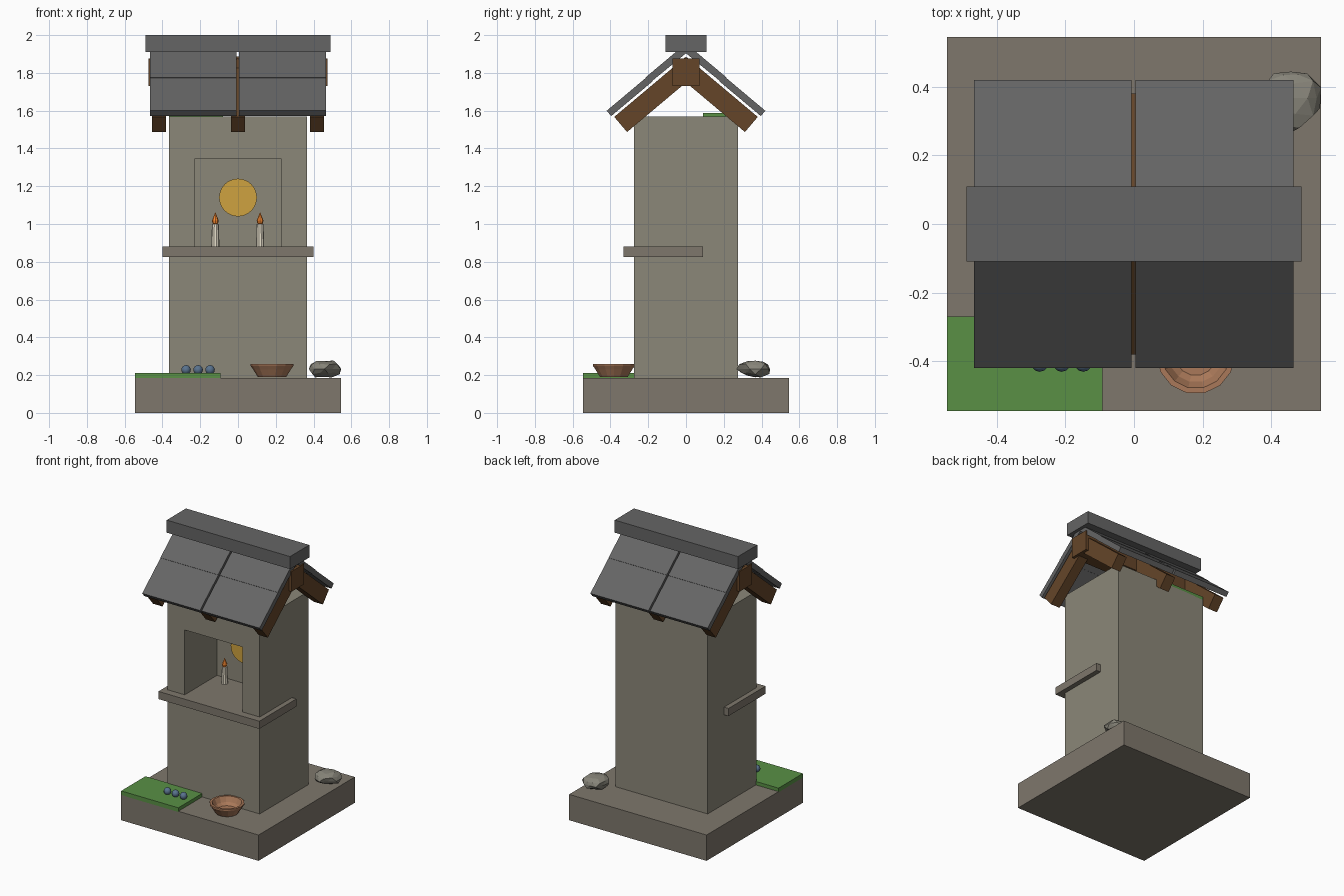
import bpy, bmesh, math, random
from mathutils import Vector

if "Cube" in bpy.data.objects:
    bpy.data.objects.remove(bpy.data.objects["Cube"])

random.seed(4)
PITCH = math.radians(40)
T = math.tan(PITCH)


def material(name, rgb):
    m = bpy.data.materials.new(name)
    m.diffuse_color = (*rgb, 1)
    m.use_nodes = True
    m.node_tree.nodes["Principled BSDF"].inputs["Base Color"].default_value = m.diffuse_color
    return m


STONE = material("base_stone", (0.21, 0.185, 0.15))
WALL = material("wall_stone", (0.26, 0.245, 0.19))
ROCK = material("rock_grey", (0.24, 0.23, 0.19))
SLATE = material("slate", (0.13, 0.13, 0.13))
WOOD = material("wood", (0.13, 0.06, 0.022))
MOSS = material("moss", (0.10, 0.28, 0.06))
CLAY = material("clay", (0.40, 0.19, 0.10))
BERRY = material("berry_blue", (0.10, 0.17, 0.27))
GOLD = material("gold", (0.62, 0.36, 0.05))
WAX = material("wax", (0.80, 0.74, 0.60))
FIRE = material("fire", (0.95, 0.25, 0.03))


def finish(name, bm, mat, smooth=False):
    bmesh.ops.recalc_face_normals(bm, faces=bm.faces)
    me = bpy.data.meshes.new(name)
    bm.to_mesh(me)
    bm.free()
    ob = bpy.data.objects.new(name, me)
    bpy.context.collection.objects.link(ob)
    if mat:
        me.materials.append(mat)
    if smooth:
        for p in me.polygons:
            p.use_smooth = True
    return ob


def box(name, x, y, z, mat):
    """Box from (min, max) ranges."""
    bm = bmesh.new()
    bmesh.ops.create_cube(bm, size=1)
    for v in bm.verts:
        v.co = [r[0] if c < 0 else r[1] for c, r in zip(v.co, (x, y, z))]
    return finish(name, bm, mat)


def prism(name, yz, x0, x1, mat):
    """Profile in the yz plane extruded along x."""
    bm = bmesh.new()
    f = bm.faces.new([bm.verts.new((x0, y, z)) for y, z in yz])
    ext = bmesh.ops.extrude_face_region(bm, geom=[f])["geom"]
    bmesh.ops.translate(bm, vec=(x1 - x0, 0, 0),
                        verts=[g for g in ext if isinstance(g, bmesh.types.BMVert)])
    return finish(name, bm, mat)


def lathe(name, rz, loc, segs, mat):
    """Radius/height profile spun about a vertical axis."""
    bm = bmesh.new()
    vs = [bm.verts.new((r, 0, z)) for r, z in rz]
    es = [bm.edges.new(p) for p in zip(vs, vs[1:])]
    bmesh.ops.spin(bm, geom=vs + es, axis=(0, 0, 1), cent=(0, 0, 0),
                   angle=math.tau, steps=segs)
    bmesh.ops.remove_doubles(bm, verts=bm.verts, dist=1e-4)
    bmesh.ops.translate(bm, verts=bm.verts, vec=loc)
    return finish(name, bm, mat)


# Plinth and pillar with carved niche
box("base", (-.545, .545), (-.545, .545), (0, .185), STONE)
pillar = box("pillar", (-.365, .365), (-.275, .275), (.185, 1.57), WALL)
cutter = box("niche_cutter", (-.23, .23), (-.4, .09), (.85, 1.345), None)
cutter.hide_render = True
mod = pillar.modifiers.new("niche", 'BOOLEAN')
mod.operation, mod.solver, mod.object = 'DIFFERENCE', 'EXACT', cutter
bpy.context.view_layer.objects.active = pillar
bpy.ops.object.modifier_apply(modifier="niche")
bpy.data.objects.remove(cutter)
box("shelf", (-.4, .4), (-.33, .09), (.825, .88), STONE)

# Round plaque on the niche's back wall
bm = bmesh.new()
bmesh.ops.create_cone(bm, cap_ends=True, segments=32, radius1=.1, radius2=.1, depth=.03)
for v in bm.verts:
    v.co = (v.co.x, v.co.z + .075, v.co.y + 1.14)
finish("gold_disc", bm, GOLD)

# Candles
for side, x in (("left", -.12), ("right", .117)):
    lathe(f"candle_{side}", [(0, 0), (.022, 0), (.018, .12), (0, .12)],
          (x, .02, .88), 10, WAX)
    lathe(f"flame_{side}", [(0, 0), (.014, .004), (.018, .02), (0, .065)],
          (x, .02, .998), 8, FIRE)

# Roof timbers
box("ridge_beam", (-.475, .475), (-.072, .072), (1.73, 1.875), WOOD)
for s, sname in ((-1, "front"), (1, "back")):
    for i, x in enumerate((-.418, 0, .418)):
        prism(f"rafter_{sname}_{i}",
              [(s * .38, 1.567), (0, 1.886), (0, 1.749), (s * .312, 1.487)],
              x - .037, x + .037, WOOD)

# Slate slabs: two courses, the upper one slightly proud
nrm = Vector((math.sin(PITCH), math.cos(PITCH)))
for s, sname in ((-1, "front"), (1, "back")):
    for j, (x0, x1) in enumerate(((-.466, -.008), (.004, .465))):
        for course, ya, yb, lift in (("lower", .42, .2, 0), ("upper", .212, 0, .003)):
            a = Vector((ya, 1.952 - ya * T)) + nrm * lift
            b = Vector((yb, 1.952 - yb * T)) + nrm * lift
            prof = [a, b, b - nrm * .037, a - nrm * .037]
            if yb == 0:  # mitre at the ridge
                prof[1] = Vector((0, 1.952 + lift / math.cos(PITCH)))
                prof[2] = Vector((0, 1.952 - .037 / math.cos(PITCH)))
            prism(f"slate_{sname}_{course}_{j}", [(s * p.x, p.y) for p in prof],
                  x0, x1, SLATE)
box("ridge_cap", (-.489, .489), (-.109, .109), (1.91, 2), SLATE)

# Moss patches
box("moss_base", (-.545, -.092), (-.545, -.27), (.18, .21), MOSS)
box("moss_top", (-.365, -.08), (.09, .275), (1.565, 1.588), MOSS)

# Berries
for i, x in enumerate((-.275, -.211, -.148)):
    bm = bmesh.new()
    bmesh.ops.create_uvsphere(bm, u_segments=12, v_segments=8, radius=.025)
    bmesh.ops.translate(bm, verts=bm.verts, vec=(x, -.406, .228))
    finish(f"berry_{i}", bm, BERRY, smooth=True)

# Clay bowl with hollow inside
lathe("bowl", [(0, 0), (.075, 0), (.1, .04), (.114, .06), (.114, .07),
               (.098, .07), (.08, .035), (.06, .018), (0, .018)],
      (.18, -.382, .19), 14, CLAY)

# Jagged rock
bm = bmesh.new()
bmesh.ops.create_icosphere(bm, subdivisions=2, radius=1)
for v in bm.verts:
    v.co *= random.uniform(.78, 1.08)
    v.co = (.457 + v.co.x * .09, .367 + v.co.y * .096, max(.185, .232 + v.co.z * .05))
finish("rock", bm, ROCK)
